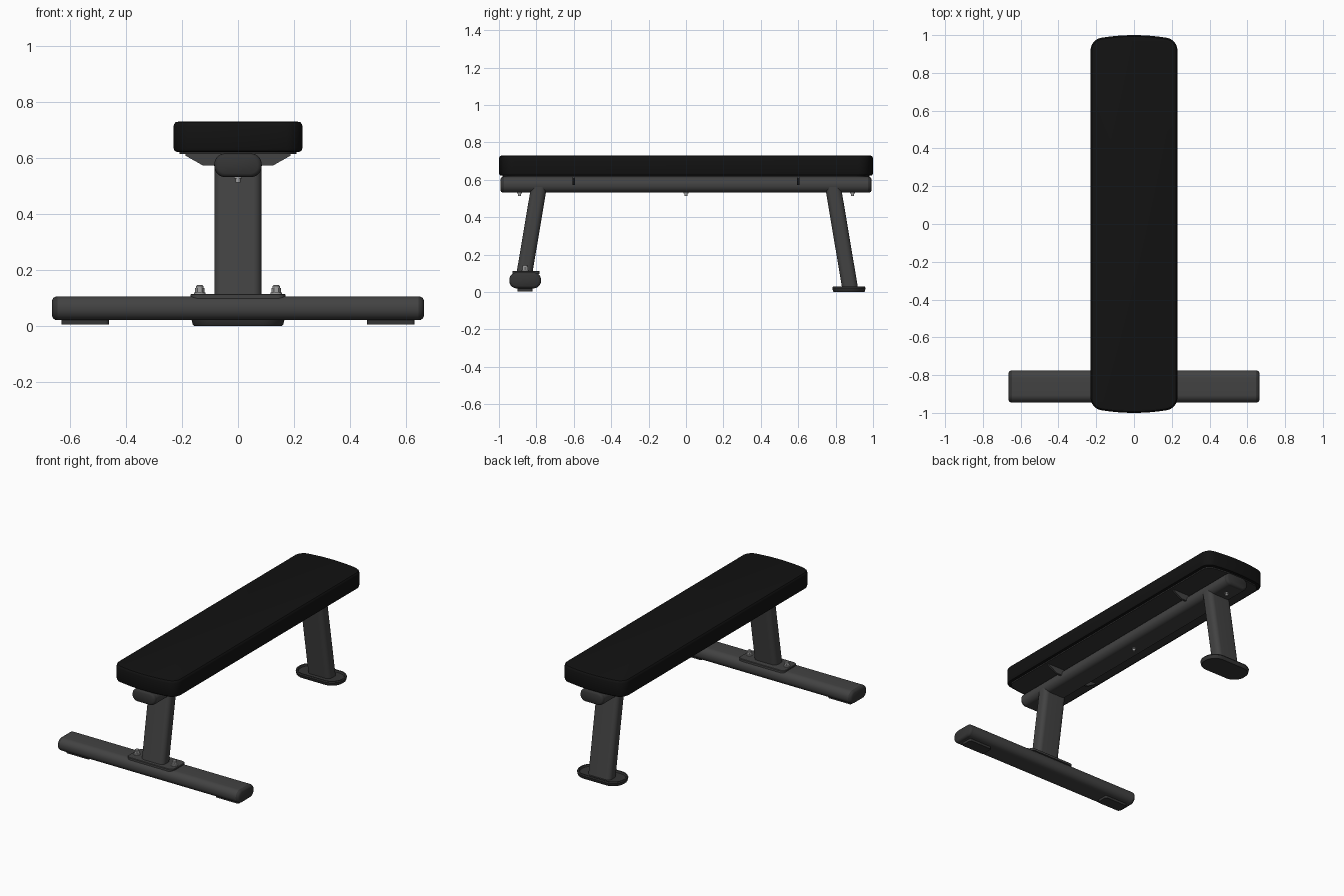
import bpy, bmesh, math
from mathutils import Vector

if "Cube" in bpy.data.objects:
    bpy.data.objects.remove(bpy.data.objects["Cube"])


def material(name, v):
    m = bpy.data.materials.new(name)
    m.diffuse_color = (v, v, v, 1)
    m.use_nodes = True
    m.node_tree.nodes["Principled BSDF"].inputs["Base Color"].default_value = m.diffuse_color
    return m


FRAME = material("frame_grey", 0.055)
PAD = material("pad_black", 0.006)
DARK = material("dark_plastic", 0.035)
STEEL = material("bolt_steel", 0.35)


def rounded(hx, hy, r, seg=10, bulge=0.0):
    """Rounded rectangle outline; bulge bows the two y ends outward."""
    pts = []
    for k, (sx, sy) in enumerate(((1, 1), (-1, 1), (-1, -1), (1, -1))):
        for i in range(seg + 1):
            a = math.pi / 2 * (k + i / seg)
            pts.append((sx * (hx - r) + r * math.cos(a), sy * (hy - r) + r * math.sin(a)))
        if bulge and k in (0, 2):
            for i in range(1, 12):
                pts.append((sx * (hx - r) * (1 - i / 6), sy * hy))
    return [(x, y + math.copysign(bulge * (1 - (x / hx) ** 2), y)) for x, y in pts]


def loft(name, loops, mat, angle=35):
    """Skin a list of equal-length 3D loops and cap both ends."""
    bm = bmesh.new()
    rings = [[bm.verts.new(p) for p in lp] for lp in loops]
    n = len(rings[0])
    for a, b in zip(rings, rings[1:]):
        for i in range(n):
            j = (i + 1) % n
            bm.faces.new((a[i], a[j], b[j], b[i]))
    bm.faces.new(rings[0])
    bm.faces.new(rings[-1])
    bmesh.ops.remove_doubles(bm, verts=bm.verts, dist=1e-5)
    bmesh.ops.recalc_face_normals(bm, faces=bm.faces)
    me = bpy.data.meshes.new(name)
    bm.to_mesh(me)
    bm.free()
    me.materials.append(mat)
    ob = bpy.data.objects.new(name, me)
    bpy.context.collection.objects.link(ob)
    bpy.ops.object.select_all(action='DESELECT')
    ob.select_set(True)
    bpy.context.view_layer.objects.active = ob
    bpy.ops.object.shade_smooth_by_angle(angle=math.radians(angle))
    return ob


def plate(name, hx, hy, r, levels, mat, at=(0, 0), bulge=0.0):
    """Stack of outlines: levels are (inset, z)."""
    loops = [[(x + at[0], y + at[1], z) for x, y in
              rounded(hx - d, hy - d, max(r - d, 0.001), bulge=bulge)] for d, z in levels]
    return loft(name, loops, mat)


def tube(name, axis, half, centre, mat, cap_mat):
    """Flat oval tube along x or y with domed end caps."""
    c = Vector(centre)

    def ring(t, d):
        sec = rounded(0.085 - d, 0.0425 - d, 0.040 - d)
        return [c + (Vector((u, t, v)) if axis == 'y' else Vector((t, u, v))) for u, v in sec]

    h = half - 0.02
    loft(name, [ring(-h, 0), ring(h, 0)], mat)
    for s, tag in ((-1, "start"), (1, "end")):
        loft(f"{name}_cap_{tag}", [ring(s * t, d) for t, d in
             ((h, 0), (h + 0.008, 0.001), (h + 0.015, 0.005), (half, 0.014))], cap_mat)


def leg(name, s, z0, z1):
    """Oval post leaning outward towards the floor."""
    loops = []
    for z in (z0, z1):
        yc = s * (0.79 + 0.168 * (0.54 - z))
        loops.append([(x, y + yc, z) for x, y in rounded(0.084, 0.0425, 0.030)])
    loft(name, loops, FRAME)


def prism(name, x, y, z0, z1, r, sides, mat, taper=0.0):
    loops = []
    for z, q in ((z0, r), (z1 - taper, r), (z1, r - taper)):
        loops.append([(x + q * math.cos(2 * math.pi * i / sides),
                       y + q * math.sin(2 * math.pi * i / sides), z) for i in range(sides)])
    loft(name, loops, mat)


# Padded seat and its backing board
plate("seat_pad", 0.23, 0.975, 0.055,
      [(0.012, 0.622), (0.004, 0.625), (0, 0.634), (0, 0.715), (0.002, 0.722),
       (0.007, 0.728), (0.016, 0.73)], PAD, bulge=0.025)
plate("seat_board", 0.21, 0.955, 0.045, [(0, 0.614), (0, 0.624)], DARK, bulge=0.025)

# Main rail under the seat and the floor crossbar
tube("main_rail", 'y', 0.993, (0, 0, 0.574), FRAME, DARK)
tube("floor_crossbar", 'x', 0.665, (0, -0.86, 0.0625), FRAME, DARK)

# Legs
leg("front_leg", -1, 0.105, 0.565)
leg("rear_leg", 1, 0.012, 0.565)

# Seat support brackets
half = [(0.187, 0.616), (0.187, 0.608), (0.125, 0.573), (0.05, 0.573)]
outline = half + [(-x, z) for x, z in reversed(half)]
for s, tag in ((-1, "front"), (1, "rear")):
    loft(f"{tag}_seat_bracket",
         [[(x, s * 0.6 + d, z) for x, z in outline] for d in (-0.007, 0.007)], FRAME)

# Front leg mounting plate with bolts
plate("front_mount_plate", 0.17, 0.073, 0.03,
      [(0, 0.098), (0, 0.111), (0.003, 0.114)], FRAME, (0, -0.855))
for s, tag in ((-1, "left"), (1, "right")):
    x = s * 0.137
    prism(f"{tag}_mount_washer", x, -0.86, 0.112, 0.119, 0.021, 24, STEEL)
    prism(f"{tag}_mount_nut", x, -0.86, 0.118, 0.135, 0.017, 6, STEEL)
    prism(f"{tag}_mount_bolt", x, -0.86, 0.13, 0.145, 0.013, 16, STEEL, 0.003)
    # Rubber pads under the crossbar
    plate(f"{tag}_rubber_foot", 0.085, 0.04, 0.012, [(0, 0.004), (0, 0.026)], DARK,
          (s * 0.547, -0.86))

# Rear foot: flat oval cup with a raised rim
plate("rear_foot", 0.166, 0.089, 0.085,
      [(0.008, 0.0), (0.004, 0.004), (0, 0.022), (0.003, 0.029), (0.012, 0.029),
       (0.016, 0.018)], DARK, (0, 0.871))

# Bolts underneath the rail
for y, tag in ((-0.89, "front"), (0, "middle"), (0.89, "rear")):
    prism(f"{tag}_rail_washer", 0, y, 0.527, 0.535, 0.014, 20, STEEL)
    prism(f"{tag}_rail_bolt", 0, y, 0.513, 0.53, 0.009, 12, STEEL)
